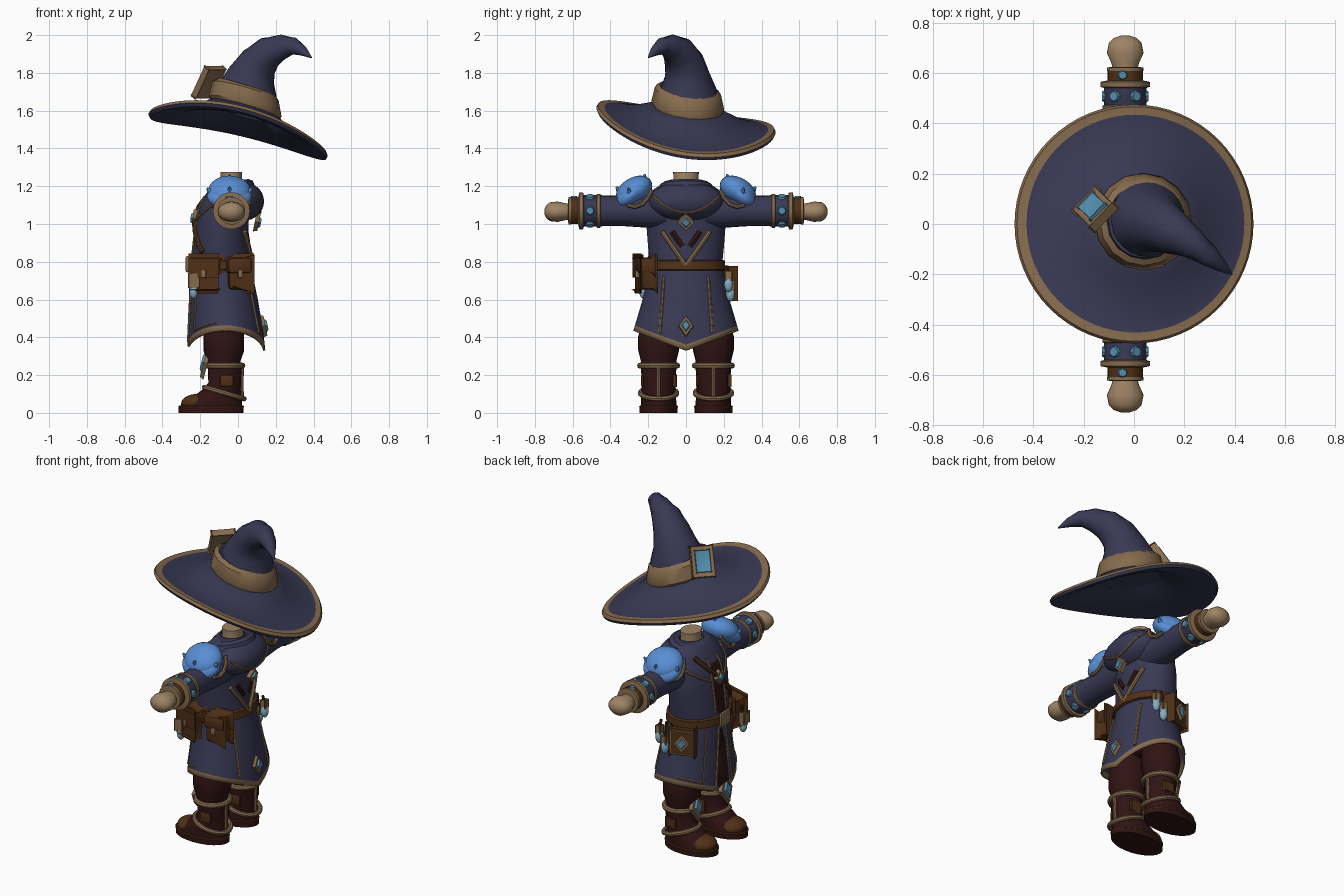
import bpy, bmesh
from math import sin, cos, pi, sqrt
from mathutils import Vector, Matrix

cube = bpy.data.objects.get("Cube")
if cube:
    bpy.data.objects.remove(cube)


def material(name, rgb):
    m = bpy.data.materials.new(name)
    m.use_nodes = True
    m.diffuse_color = (*rgb, 1)
    m.node_tree.nodes["Principled BSDF"].inputs["Base Color"].default_value = (*rgb, 1)
    return m


NAVY = material("navy cloth", (0.04, 0.04, 0.088))
TAN = material("tan trim", (0.24, 0.148, 0.075))
SKIN = material("skin", (0.345, 0.23, 0.13))
BROWN = material("brown leather", (0.08, 0.029, 0.008))
MAROON = material("maroon cloth", (0.03, 0.0065, 0.0065))
SKY = material("sky blue armour", (0.1, 0.27, 0.66))
GEM = material("cyan gem", (0.09, 0.28, 0.43))
PALE = material("pale glass", (0.24, 0.43, 0.53))
made = []


def finish(name, bm, *mats):
    bmesh.ops.recalc_face_normals(bm, faces=bm.faces)
    me = bpy.data.meshes.new(name)
    bm.to_mesh(me)
    bm.free()
    ob = bpy.data.objects.new(name, me)
    bpy.context.collection.objects.link(ob)
    for m in mats:
        me.materials.append(m)
    made.append(ob)
    return ob


def skin_rows(name, rows, mats, rule=None, caps=True):
    """Closed rings joined by quads; rule(face centre, row) gives a material or None to cut."""
    bm = bmesh.new()
    rings = [[bm.verts.new(p) for p in row] for row in rows]
    n = len(rings[0])
    for i in range(len(rings) - 1):
        for j in range(n):
            k = (j + 1) % n
            quad = (rings[i][j], rings[i][k], rings[i + 1][k], rings[i + 1][j])
            index = rule(sum((v.co for v in quad), Vector()) / 4, i) if rule else 0
            if index is not None:
                bm.faces.new(quad).material_index = index
    if caps:
        bm.faces.new(rings[0])
        bm.faces.new(rings[-1])
    return finish(name, bm, *mats)


def loft(name, rings, mat, axis=None, n=24):
    """Elliptic rings (x, y, z, a, b) along an axis or along their own path."""
    rows = []
    for i, (x, y, z, a, b) in enumerate(rings):
        lo, hi = rings[max(i - 1, 0)], rings[min(i + 1, len(rings) - 1)]
        d = (Vector(axis) if axis else Vector(hi[:3]) - Vector(lo[:3])).normalized()
        u = (Vector((1, 0, 0)) - d * d.x).normalized()
        v = d.cross(u)
        rows.append([Vector((x, y, z)) + u * a * cos(t) + v * b * sin(t)
                     for t in (2 * pi * j / n for j in range(n))])
    return skin_rows(name, rows, [mat])


def trim(name, points, radius, mat=TAN, loop=False):
    """Round cord through the points."""
    cu = bpy.data.curves.new(name, "CURVE")
    cu.dimensions = "3D"
    cu.bevel_depth, cu.bevel_resolution, cu.use_fill_caps = radius, 2, True
    sp = cu.splines.new("POLY")
    sp.points.add(len(points) - 1)
    for p, co in zip(sp.points, points):
        p.co = (*co, 1)
    sp.use_cyclic_u = loop
    tmp = bpy.data.objects.new(name, cu)
    bm = bmesh.new()
    bpy.context.collection.objects.link(tmp)
    bm.from_mesh(tmp.evaluated_get(bpy.context.evaluated_depsgraph_get()).to_mesh())
    bpy.data.objects.remove(tmp)
    return finish(name, bm, mat)


def ellipse(x, y, z, a, b, slope=0, n=28):
    return [(x + a * cos(t), y + b * sin(t), z + slope * cos(t))
            for t in (2 * pi * j / n for j in range(n))]


def ball(name, centre, size, mat, turn=0):
    bm = bmesh.new()
    bmesh.ops.create_uvsphere(bm, u_segments=24, v_segments=14, radius=1)
    bm.transform(Matrix.Translation(centre) @ Matrix.Rotation(turn, 4, "X") @ Matrix.Diagonal((*size, 1)))
    return finish(name, bm, mat)


def facing(centre, normal):
    return Matrix.Translation(centre) @ Vector(normal).to_track_quat("Z", "Y").to_matrix().to_4x4()


def block(name, centre, normal, size, mat, bevel=0.008):
    bm = bmesh.new()
    bmesh.ops.create_cube(bm, size=1)
    bm.transform(facing(centre, normal) @ Matrix.Diagonal((*size, 1)))
    bmesh.ops.bevel(bm, geom=bm.edges[:], offset=bevel, segments=2, affect="EDGES", profile=0.5)
    return finish(name, bm, mat)


def stud(name, centre, normal, w, h, depth, mat, sides=4, top=0.5):
    """Flat-topped gem; four sides make a diamond."""
    bm = bmesh.new()
    bmesh.ops.create_cone(bm, cap_ends=True, segments=sides, radius1=1, radius2=top, depth=2)
    bm.transform(facing(centre, normal) @ Matrix.Diagonal((w, h, depth, 1)))
    return finish(name, bm, mat)


def framed_gem(name, centre, normal, w, h):
    stud(name + "_frame", centre, normal, w, h, 0.011, TAN, top=0.88)
    stud(name, Vector(centre) + Vector(normal).normalized() * 0.012, normal, w * 0.7, h * 0.7, 0.01, GEM, top=0.6)


# Hat: brim, band, bent cone and buckle
def brim(t, f, dz=0):
    base = Vector((0.04 + 0.175 * cos(t), 0.01 + 0.175 * sin(t), 1.615 - 0.05 * cos(t) - 0.02 * sin(t)))
    rim = Vector((0.475 * cos(t), 0.475 * sin(t), 1.522 - 0.11 * cos(t) - 0.065 * sin(t) - 0.04 * cos(2 * t)))
    p = base.lerp(rim, f)
    p.z += dz - 0.022 * sin(pi * f)
    return p


ANGLES = [2 * pi * j / 64 for j in range(64)]
SECTION = [(0, 0), (0.2, 0), (0.4, 0), (0.6, 0), (0.75, 0), (0.86, 0), (0.97, 0.004), (1, -0.012),
           (0.97, -0.03), (0.75, -0.03), (0.5, -0.03), (0.25, -0.03), (0, -0.03), (-0.1, 0.09)]
skin_rows("hat_brim", [[brim(t, f, h) for t in ANGLES] for f, h in SECTION], [NAVY, TAN],
          lambda c, i: 1 if 5 <= i <= 6 else 0)
skin_rows("hat_band", [[brim(t, f, h) for t in ANGLES[::4]] for f, h in
                       ((0.02, -0.01), (0.06, 0.02), (0.0, 0.09), (-0.08, 0.095))], [TAN], caps=False)
loft("hat_cone", [(0.035, 0.01, 1.61, 0.175, 0.175), (0.05, 0.01, 1.71, 0.158, 0.152),
                  (0.075, 0.005, 1.79, 0.125, 0.118), (0.11, -0.01, 1.855, 0.102, 0.105),
                  (0.165, -0.04, 1.91, 0.084, 0.088), (0.235, -0.08, 1.938, 0.06, 0.067),
                  (0.295, -0.125, 1.942, 0.045, 0.045), (0.345, -0.165, 1.915, 0.026, 0.026),
                  (0.39, -0.2, 1.88, 0.003, 0.003)], NAVY)
n = Vector((-0.62, 0.6, 0.55)).normalized()
spot = Vector((-0.155, 0.06, 1.75))
block("hat_buckle", spot, n, (0.13, 0.18, 0.024), TAN)
block("hat_gem", spot + n * 0.012, n, (0.085, 0.125, 0.02), GEM, 0.006)

# Coat: tapered body with a pointed hem and an open front
PROFILE = [(1.24, -0.035, 0.07, 0.07), (1.19, -0.045, 0.105, 0.17), (1.1, -0.07, 0.135, 0.2),
           (1.0, -0.085, 0.14, 0.21), (0.87, -0.09, 0.15, 0.2), (0.78, -0.09, 0.158, 0.19),
           (0.6, -0.075, 0.18, 0.23), (0.43, -0.066, 0.2, 0.28), (0.32, -0.064, 0.21, 0.29)]


def coat(z, t, off=0):
    for (z1, *p), (z0, *q) in zip(PROFILE, PROFILE[1:]):
        if z >= z0:
            break
    f = (z1 - z) / (z1 - z0)
    cx, rx, ry = (a + (b - a) * f for a, b in zip(p, q))
    return Vector((cx + (rx + off) * cos(t), (ry + off) * sin(t), z))


def hem(t):
    return 0.435 - 0.105 * (1 - abs(sin(t)))


def coat_colour(c, i):
    if c.x < -0.09:
        if c.z < 0.76 and abs(c.y) < 0.025 + 0.06 * (0.76 - c.z):
            return None
        if 0.82 < c.z < 1.13 and abs(c.y) < 0.045:
            return 2
    return 1 if i == 29 else 0


rows = []
for i in range(31):
    s = 0.965 + (i - 29) * 0.035 if i > 28 else 0.965 * i / 29
    rows.append([coat(1.235 + (hem(t) - 1.235) * s, t) for t in ANGLES])
body = skin_rows("coat", rows, [NAVY, TAN, MAROON], coat_colour, caps=False)
shell = body.modifiers.new("thickness", "SOLIDIFY")
shell.thickness = 0.012
ball("hips", (-0.08, 0, 0.6), (0.13, 0.17, 0.12), MAROON)
loft("neck", [(-0.035, 0, 1.15, 0.07, 0.075), (-0.035, 0, 1.23, 0.057, 0.066), (-0.035, 0, 1.275, 0.057, 0.068)], SKIN)

# Coat seams, belt and back ornaments
for side, s in (("left", -1), ("right", 1)):
    trim(side + "_back_seam", [coat(0.72 - 0.033 * k, s * (0.62 - 0.012 * k)) for k in range(10)], 0.009)
    trim(side + "_back_point", [coat(0.78 + 0.02 * k, s * 0.07 * k, 0.006) for k in range(10)], 0.013)
    trim(side + "_back_lining", [coat(0.88 + 0.02 * k, s * (0.1 + 0.07 * k), -0.011) for k in range(5)], 0.019, MAROON)
    trim(side + "_front_edge", [coat(0.76 - 0.035 * k, pi + s * (0.15 + 0.012 * k)) for k in range(12)], 0.009)
    trim(side + "_front_seam", [coat(0.74 - 0.04 * k, pi + s * 0.6) for k in range(8)]
         + [coat(hem(t) + 0.045, t) for t in (pi + s * (0.6 + 0.08 * k) for k in range(10))], 0.006)
    trim(side + "_chest_edge", [coat(0.83 + 0.035 * k, pi + s * 0.25) for k in range(10)], 0.009)
    trim(side + "_mantle_edge", [coat(1.02 + 0.012 * k, pi + s * (0.25 + 0.12 * k), 0.002) for k in range(10)], 0.008)
skin_rows("belt", [[coat(z, t, o) for t in ANGLES] for z, o in
                   ((0.755, 0), (0.76, 0.014), (0.805, 0.014), (0.81, 0))], [BROWN], caps=False)
block("belt_buckle", coat(0.787, pi, 0.02), (-1, 0, 0), (0.09, 0.085, 0.02), TAN)
framed_gem("skirt_gem", coat(0.46, 0, 0.006), (1, 0, 0.2), 0.042, 0.06)
framed_gem("chest_gem", coat(1.03, pi, 0.01), (-1, 0, 0.1), 0.04, 0.05)
trim("chest_strap", [coat(0.85 + 0.04 * k, pi + 0.9 - 0.2 * k, 0.006) for k in range(9)], 0.014, BROWN)

# Hood lying on the back, and its collar
HOOD, SIZE = Vector((0.02, 0, 1.12)), Vector((0.118, 0.2, 0.105))
ball("hood", HOOD, SIZE, NAVY)
trim("hood_collar", ellipse(-0.03, 0, 1.19, 0.085, 0.11, 0.015), 0.033, NAVY, True)
seam = []
for k in range(-7, 8):
    y, z = 0.025 * k, 1.06 + 0.09 * (k / 7) ** 2
    rest = 1 - (y / SIZE.y) ** 2 - ((z - HOOD.z) / SIZE.z) ** 2
    seam.append((HOOD.x + SIZE.x * sqrt(max(0, rest)), y, z))
trim("hood_seam", seam, 0.007)
framed_gem("hood_gem", (0.1, 0, 1.01), (1, 0, -0.2), 0.048, 0.052)

for side, s in (("left", -1), ("right", 1)):
    # Arm, cuffs and hand
    def along(name, rings, mat):
        return loft(f"{side}_{name}", [(-0.035, y * s, 1.07, a, a) for y, a in rings], mat, (0, 1, 0))

    along("sleeve", [(0.1, 0.09), (0.2, 0.09), (0.35, 0.08), (0.45, 0.08)], NAVY)
    along("bracer", [(0.43, 0.075), (0.45, 0.084), (0.55, 0.084), (0.56, 0.07)], NAVY)
    along("inner_cuff", [(0.45, 0.08), (0.455, 0.09), (0.47, 0.09), (0.475, 0.08)], TAN)
    along("outer_cuff", [(0.54, 0.08), (0.545, 0.098), (0.565, 0.098), (0.572, 0.065)], TAN)
    along("wrist_wrap", [(0.56, 0.06), (0.57, 0.07), (0.61, 0.07)], BROWN)
    along("wrist_ring", [(0.606, 0.06), (0.608, 0.073), (0.622, 0.073), (0.625, 0.05)], TAN)
    loft(side + "_hand", [(-0.035, s * y, 1.065, a, b) for y, a, b in
                          ((0.6, 0.045, 0.042), (0.64, 0.055, 0.045), (0.68, 0.073, 0.054), (0.72, 0.065, 0.05),
                           (0.74, 0.045, 0.034), (0.75, 0.015, 0.012))], SKIN, (0, 1, 0))
    for k in range(6):
        d = Vector((cos(k * pi / 3), 0, sin(k * pi / 3)))
        stud(f"{side}_bracer_gem_{k}", Vector((-0.035, s * 0.508, 1.07)) + d * 0.084, d, 0.027, 0.027, 0.009, GEM, 8, 0.7)
    stud(side + "_wrist_gem", (-0.045, s * 0.592, 1.14), (0, 0, 1), 0.022, 0.022, 0.008, GEM, 8, 0.7)

    # Layered shoulder armour with horns
    ball(side + "_shoulder_plate", (-0.045, s * 0.275, 1.175), (0.113, 0.105, 0.07), SKY, -s * 0.55)
    ball(side + "_shoulder_rim", (-0.045, s * 0.295, 1.15), (0.12, 0.095, 0.055), SKY, -s * 0.7)
    for k, (x, y, z, nx, ny) in enumerate(((-0.045, 0.225, 1.235, 0, -0.3), (-0.145, 0.3, 1.17, -1, 0.3),
                                           (0.055, 0.3, 1.17, 1, 0.3), (-0.045, 0.35, 1.175, 0, 0.9))):
        stud(f"{side}_shoulder_horn_{k}", (x, s * y, z), (nx, s * ny, 1), 0.03, 0.04, 0.03, SKY, 6, 0.1)
    for k in (-1, 1):
        trim(f"{side}_shoulder_strap_{k}", [(-0.035 + k * x, s * y, z) for x, y, z in
                                            ((0.075, 0.18, 1.18), (0.092, 0.2, 1.14), (0.096, 0.23, 1.105),
                                             (0.094, 0.27, 1.09), (0.085, 0.31, 1.1))], 0.011)

    # Trousers, boot and bands
    leg = s * 0.145
    loft(side + "_trouser_leg", [(-0.075, s * y, z, a, b) for y, z, a, b in
                                 ((0.145, 0.2, 0.08, 0.085), (0.145, 0.28, 0.09, 0.095), (0.145, 0.33, 0.108, 0.108),
                                  (0.145, 0.4, 0.108, 0.11), (0.115, 0.58, 0.1, 0.085))], MAROON, (0, 0, 1))
    loft(side + "_boot", [(x, leg, z, a, b) for x, z, a, b in
                          ((-0.14, 0.025, 0.165, 0.094), (-0.14, 0.055, 0.16, 0.094), (-0.11, 0.085, 0.13, 0.092),
                           (-0.085, 0.125, 0.1, 0.09), (-0.07, 0.16, 0.087, 0.088), (-0.07, 0.245, 0.09, 0.095))],
         MAROON, (0, 0, 1))
    loft(side + "_sole", [(-0.142, leg, z, 0.172, 0.1) for z in (0, 0.028)], MAROON, (0, 0, 1))
    ball(side + "_toe_cap", (-0.215, leg, 0.052), (0.085, 0.08, 0.048), BROWN)
    trim(side + "_toe_welt", ellipse(-0.142, leg, 0.032, 0.167, 0.096), 0.007, BROWN, True)
    trim(side + "_ankle_band", ellipse(-0.073, leg, 0.105, 0.105, 0.096, -0.03), 0.014, TAN, True)
    trim(side + "_boot_top", ellipse(-0.07, leg, 0.25, 0.093, 0.098), 0.016, TAN, True)
    trim(side + "_heel_strip", [(0.02, leg, 0.09), (0.018, leg, 0.17), (0.022, leg, 0.25)], 0.011)
    for k in (-1, 1):
        block(f"{side}_boot_patch_{k}", (-0.06, leg + k * 0.087, 0.17), (0, k, 0), (0.07, 0.06, 0.012), BROWN, 0.004)
    framed_gem(side + "_knee_gem", (-0.172, leg, 0.265), (-1, 0, 0.25), 0.058, 0.09)

# Belt pouches on the left
for k, (x, y, lean) in enumerate(((-0.165, -0.205, -0.3), (0.005, -0.205, 0.12))):
    d = Vector((lean, -1, 0)).normalized()
    c = Vector((x, y, 0.735))
    block(f"pouch_{k}", c, d, (0.115, 0.165, 0.09), BROWN, 0.02)
    block(f"pouch_flap_{k}", c + d * 0.012 + Vector((0, 0, 0.045)), d, (0.13, 0.085, 0.09), BROWN, 0.02)
    block(f"pouch_clasp_{k}", c + d * 0.055, d, (0.025, 0.04, 0.02), TAN, 0.004)

# Jewelled satchel on the right
d = Vector((-0.35, 1, 0)).normalized()
c = Vector((-0.13, 0.215, 0.685))
block("satchel", c, d, (0.15, 0.16, 0.05), BROWN, 0.012)
edge = [facing(c + d * 0.026, d) @ Vector((u * 0.066, v * 0.07, 0)) for u, v in ((-1, -1), (1, -1), (1, 1), (-1, 1))]
trim("satchel_edge", edge, 0.006, TAN, True)
framed_gem("satchel_gem", c + d * 0.028, d, 0.048, 0.058)

# Hanging vials, the largest beside the front pouch
for k, (x, y, z, cap) in enumerate(((0.025, 0.225, 0.68, 0.032), (-0.02, 0.235, 0.63, 0.032), (-0.235, -0.225, 0.645, 0.05))):
    ball(f"vial_{k}", (x, y, z), (0.023, 0.023, 0.04), PALE)
    block(f"vial_cap_{k}", (x, y, z + 0.03 + cap / 2), (0, 0, 1), (cap, cap, cap * 1.3), TAN, 0.005)
    trim(f"vial_cord_{k}", [(x, y, z + 0.05), (x, y * 0.92, 0.78)], 0.008, BROWN)

# Smooth shading with sharp edges kept
bpy.ops.object.select_all(action="DESELECT")
for ob in made:
    ob.select_set(True)
bpy.context.view_layer.objects.active = made[0]
bpy.ops.object.shade_smooth_by_angle(angle=0.7)
